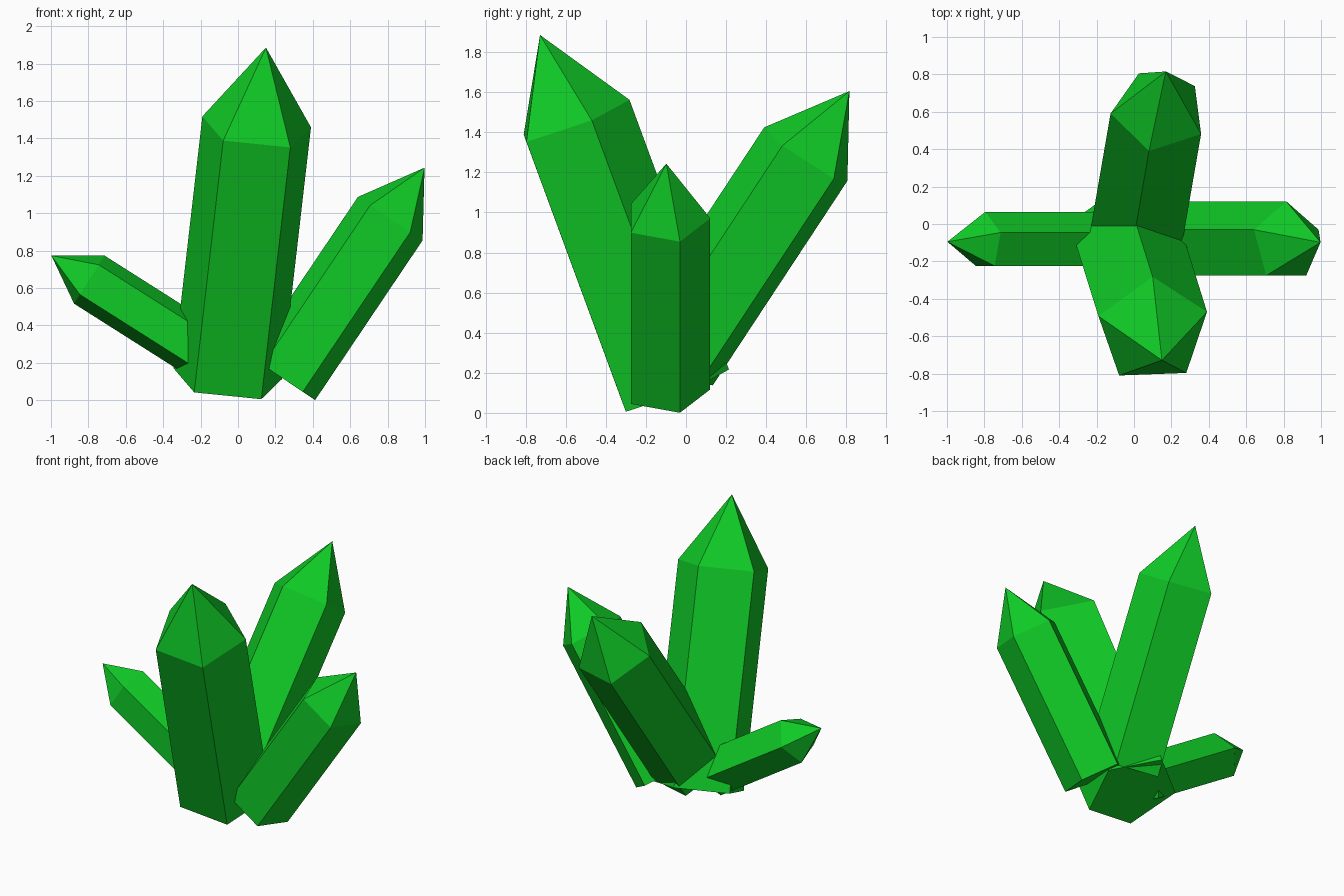
import bpy
import bmesh
import math
from mathutils import Vector, Quaternion

cube = bpy.data.objects.get("Cube")
if cube:
    bpy.data.objects.remove(cube, do_unlink=True)

# Single crystal colour
green = bpy.data.materials.new("crystal_green")
green.use_nodes = True
colour = (0.005, 0.6, 0.02, 1.0)
green.diffuse_color = colour
green.node_tree.nodes["Principled BSDF"].inputs["Base Color"].default_value = colour

SIDES = 5
SHAFT = 4.7   # shaft length in radii
TIP = 1.5     # point height in radii


def crystal(name, apex, shoulder, radius, corner):
    """Five-sided prism with a pointed end; corner aims the first edge."""
    apex, shoulder = Vector(apex), Vector(shoulder)
    axis = (apex - shoulder).normalized()
    spoke = Vector(corner)
    spoke = (spoke - axis * spoke.dot(axis)).normalized() * radius
    base = shoulder - axis * radius * SHAFT

    bm = bmesh.new()
    spokes = [Quaternion(axis, math.tau * i / SIDES) @ spoke for i in range(SIDES)]
    low = [bm.verts.new(base + s) for s in spokes]
    high = [bm.verts.new(shoulder + s) for s in spokes]
    point = bm.verts.new(shoulder + axis * radius * TIP)
    bm.faces.new(low[::-1])
    for i in range(SIDES):
        j = (i + 1) % SIDES
        bm.faces.new((low[i], low[j], high[j], high[i]))
        bm.faces.new((high[i], high[j], point))
    bmesh.ops.recalc_face_normals(bm, faces=bm.faces)

    mesh = bpy.data.meshes.new(name)
    bm.to_mesh(mesh)
    bm.free()
    mesh.materials.append(green)
    obj = bpy.data.objects.new(name, mesh)
    bpy.context.collection.objects.link(obj)
    return obj


# Cluster of four leaning crystals
crystal("front_crystal", (0.15, -0.73, 1.89), (0.10, -0.57, 1.456), 0.307, (-0.18, -0.24, -0.07))
crystal("back_crystal", (0.17, 0.815, 1.605), (0.133, 0.601, 1.28), 0.261, (-0.053, -0.211, 0.145))
crystal("left_crystal", (0.995, -0.098, 1.24), (0.814, -0.098, 0.971), 0.219, (0, 1, 0))
crystal("right_crystal", (-1.0, -0.095, 0.775), (-0.795, -0.095, 0.645), 0.16, (0, 1, 0))
